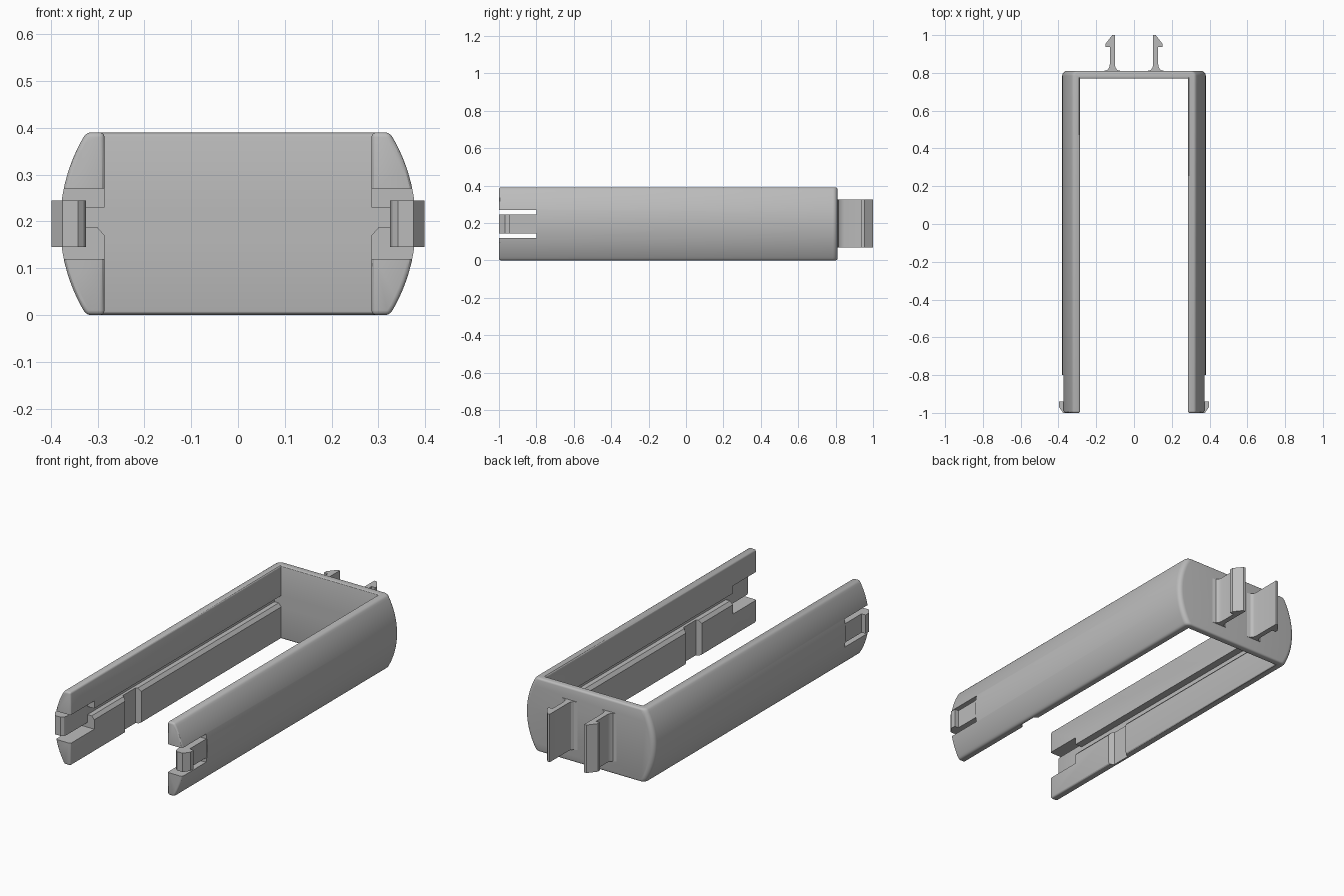
import bpy, bmesh, math
from mathutils import Vector

if "Cube" in bpy.data.objects:
    bpy.data.objects.remove(bpy.data.objects["Cube"])

# Single plastic colour
grey = bpy.data.materials.new("plastic_grey")
grey.use_nodes = True
colour = (0.5, 0.5, 0.5, 1)
grey.diffuse_color = colour
grey.node_tree.nodes["Principled BSDF"].inputs["Base Color"].default_value = colour


def prism(name, points, low, high, axis):
    """Extrude a 2D outline along y (points are x,z) or z (points are x,y)."""
    bm = bmesh.new()
    place = (lambda a, b: (a, low, b)) if axis == "y" else (lambda a, b: (a, b, low))
    face = bm.faces.new([bm.verts.new(place(a, b)) for a, b in points])
    out = bmesh.ops.extrude_face_region(bm, geom=[face])
    step = Vector((0, high - low, 0)) if axis == "y" else Vector((0, 0, high - low))
    moved = [g for g in out["geom"] if isinstance(g, bmesh.types.BMVert)]
    bmesh.ops.translate(bm, verts=moved, vec=step)
    bmesh.ops.recalc_face_normals(bm, faces=bm.faces)
    mesh = bpy.data.meshes.new(name)
    bm.to_mesh(mesh)
    bm.free()
    mesh.materials.append(grey)
    obj = bpy.data.objects.new(name, mesh)
    bpy.context.collection.objects.link(obj)
    return obj


def box(x0, x1, y0, y1, z0, z1):
    return prism("cutter", [(x0, y0), (x1, y0), (x1, y1), (x0, y1)], z0, z1, "z")


def activate(obj):
    bpy.ops.object.select_all(action="DESELECT")
    obj.select_set(True)
    bpy.context.view_layer.objects.active = obj


def cut(obj, cutter):
    activate(obj)
    mod = obj.modifiers.new("cut", "BOOLEAN")
    mod.operation = "DIFFERENCE"
    mod.solver = "EXACT"
    mod.object = cutter
    bpy.ops.object.modifier_apply(modifier=mod.name)
    bpy.data.objects.remove(cutter)


def round_edges(obj, rule, width, segments):
    bm = bmesh.new()
    bm.from_mesh(obj.data)
    bmesh.ops.dissolve_limit(bm, angle_limit=0.01, verts=bm.verts, edges=bm.edges)
    edges = [e for e in bm.edges if len(e.link_faces) == 2 and e.is_convex
             and e.calc_face_angle(0) > 0.6 and rule(e)]
    bmesh.ops.bevel(bm, geom=edges, offset=width, segments=segments, profile=0.5,
                    affect="EDGES", clamp_overlap=False)
    bm.to_mesh(obj.data)
    bm.free()


def smooth(obj):
    activate(obj)
    bpy.ops.object.shade_smooth_by_angle(angle=math.radians(30))


# Body: barrel-sided block, hollowed into a U-shaped frame
HEIGHT, MID, RADIUS, CENTRE = 0.39, 0.195, 0.367, 0.013
spread = math.asin(MID / RADIUS)
angles = [-spread + 2 * spread * i / 20 for i in range(21)]
right = [(CENTRE + RADIUS * math.cos(a), MID + RADIUS * math.sin(a)) for a in angles]
outline = right + [(-x, z) for x, z in reversed(right)]
frame = prism("frame", outline, -1, 0.81, "y")


def back_side(e):
    a, b = e.verts
    return min(a.co.y, b.co.y) > 0.8 and abs(a.co.z - b.co.z) > 0.001


round_edges(frame, back_side, 0.025, 5)
cut(frame, box(-0.285, 0.285, -1.2, 0.77, -0.2, 0.6))
round_edges(frame, lambda e: True, 0.01, 3)

for s in (1, -1):
    # Clip pocket at the arm tip
    cut(frame, box(s * 0.2, s * 0.5, -1.1, -0.8, 0.12, 0.27))
    # Long groove with a sloping lower lip on the inner face
    groove = [(0.27, 0.17), (0.285, 0.17), (0.3, 0.187), (0.325, 0.187),
              (0.325, 0.23), (0.27, 0.23)]
    cut(frame, prism("cutter", [(s * x, z) for x, z in groove], -0.81, 0.77, "y"))
    # Notch running from the groove out of the underside
    notch = [(0.27, -0.54), (0.285, -0.54), (0.31, -0.525), (0.31, -0.42),
             (0.285, -0.405), (0.27, -0.405)]
    cut(frame, prism("cutter", [(s * x, y) for x, y in notch], -0.1, 0.2, "z"))
smooth(frame)

# Springy side clips at the arm tips and barbed hooks on the back plate
clip = [(0.325, -0.78), (0.325, -0.975), (0.33, -0.99), (0.342, -1), (0.375, -1),
        (0.398, -0.968), (0.398, -0.94), (0.374, -0.94), (0.374, -0.78)]
hook = [(0.07, 0.8), (0.07, 0.81), (0.088, 0.815), (0.098, 0.827), (0.101, 0.845),
        (0.101, 1), (0.115, 1), (0.15, 0.955), (0.15, 0.938), (0.128, 0.938),
        (0.128, 0.845), (0.132, 0.827), (0.142, 0.815), (0.16, 0.81), (0.16, 0.8)]
for side, s in (("left", 1), ("right", -1)):
    smooth(prism(side + "_arm_clip", [(s * x, y) for x, y in clip], 0.145, 0.245, "z"))
    smooth(prism(side + "_back_hook", [(s * x, y) for x, y in hook], 0.07, 0.325, "z"))
